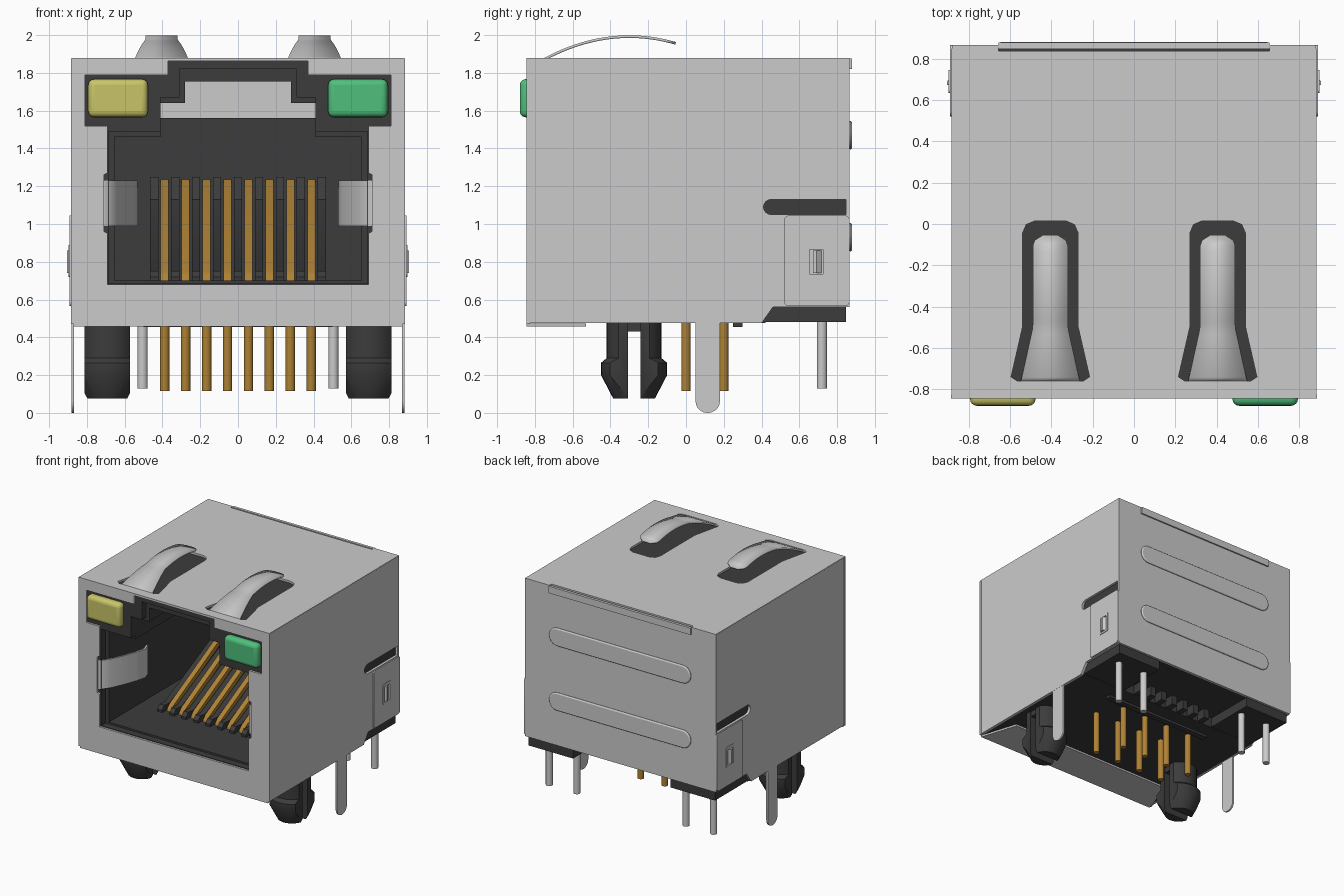
import bpy, bmesh, math

if "Cube" in bpy.data.objects:
    bpy.data.objects.remove(bpy.data.objects["Cube"], do_unlink=True)


def material(name, rgb):
    m = bpy.data.materials.new(name)
    m.use_nodes = True
    m.diffuse_color = (*rgb, 1)
    m.node_tree.nodes["Principled BSDF"].inputs["Base Color"].default_value = (*rgb, 1)
    return m


STEEL = material("steel", (0.6, 0.6, 0.6))
BLACK = material("black plastic", (0.045, 0.045, 0.045))
GOLD = material("gold", (0.42, 0.22, 0.035))
YELLOW = material("yellow lens", (0.58, 0.56, 0.14))
GREEN = material("green lens", (0.08, 0.52, 0.2))


def finish(name, bm, mat, bevel=0.0, segments=2):
    """Turn a bmesh into an object with smooth curves and sharp edges."""
    bmesh.ops.recalc_face_normals(bm, faces=bm.faces)
    mesh = bpy.data.meshes.new(name)
    bm.to_mesh(mesh)
    bm.free()
    mesh.materials.append(mat)
    mesh.shade_smooth()
    mesh.set_sharp_from_angle(angle=math.radians(32))
    ob = bpy.data.objects.new(name, mesh)
    bpy.context.collection.objects.link(ob)
    if bevel:
        mod = ob.modifiers.new("bevel", "BEVEL")
        mod.width, mod.segments = bevel, segments
    return ob


def prism(name, loops, axis, lo, hi, mat, bevel=0.0, segments=2):
    """Extrude an outline (first loop) with holes (other loops) along an axis."""
    place = {"x": lambda u, v, w: (w, u, v),
             "y": lambda u, v, w: (u, w, v),
             "z": lambda u, v, w: (u, v, w)}[axis]
    bm = bmesh.new()
    for loop in loops:
        vs = [bm.verts.new(place(u, v, lo)) for u, v in loop]
        for a, b in zip(vs, vs[1:] + vs[:1]):
            bm.edges.new((a, b))
    if len(loops) == 1:
        bm.faces.new(list(bm.verts))
    else:
        bmesh.ops.triangle_fill(bm, edges=list(bm.edges), use_beauty=True)
    ext = bmesh.ops.extrude_face_region(bm, geom=list(bm.faces))
    shift = place(0, 0, hi - lo)
    bmesh.ops.translate(bm, vec=shift, verts=[g for g in ext["geom"] if isinstance(g, bmesh.types.BMVert)])
    return finish(name, bm, mat, bevel, segments)


def rect(u0, u1, v0, v1, r=0.0, n=5):
    """Rectangle outline, with rounded corners when r is set."""
    if not r:
        return [(u0, v0), (u1, v0), (u1, v1), (u0, v1)]
    pts = []
    for k, (cu, cv) in enumerate([(u1 - r, v1 - r), (u0 + r, v1 - r), (u0 + r, v0 + r), (u1 - r, v0 + r)]):
        for i in range(n + 1):
            a = (k + i / n) * math.pi / 2
            pts.append((cu + r * math.cos(a), cv + r * math.sin(a)))
    return pts


def box(name, x, y, z, mat, bevel=0.0, segments=2):
    return prism(name, [rect(*x, *y)], "z", *z, mat, bevel, segments)


def symmetric(half):
    """Complete a right-half outline with its mirror image."""
    return half + [(-u, v) for u, v in reversed(half)]


def pin(name, x, y, r, z0, z1, mat):
    prism(name, [rect(x - r, x + r, y - r, y + r, r * 0.99, 3)], "z", z0, z1, mat)


# Plastic body, as layers from front to back
outer = rect(-0.862, 0.862, 0.475, 1.862)
stepped = symmetric([(0.45, 0.56), (0.45, 0.48), (0.862, 0.48), (0.862, 1.862)])
mouth = symmetric([(0.31, 1.82), (0.31, 1.67), (0.41, 1.67), (0.41, 1.49), (0.685, 1.49), (0.685, 0.685)])
cavity = symmetric([(0.28, 1.755), (0.28, 1.64), (0.41, 1.64), (0.41, 1.46), (0.655, 1.46), (0.655, 0.70)])
channel = symmetric([(0.28, 1.755), (0.28, 1.64), (0.41, 1.64), (0.41, 1.56)])
prism("body_front_frame", [outer, mouth], "y", -0.828, -0.77, BLACK)
prism("body_middle", [outer, cavity], "y", -0.77, 0.42, BLACK)
prism("body_rear", [stepped, cavity], "y", 0.42, 0.62, BLACK)
prism("body_back_wall", [stepped, channel], "y", 0.62, 0.848, BLACK)
box("bottom_rail", (-0.5, 0.5), (0.25, 0.3), (0.455, 0.48), BLACK)
for i in range(7):
    x = (i - 3) * 0.11
    box("bottom_tooth", (x - 0.025, x + 0.025), (0.42, 0.5), (0.48, 0.57), BLACK)

# Steel shell: front with its opening, bottom flap, back
opening = symmetric([(0.37, 1.862), (0.37, 1.79), (0.81, 1.79), (0.81, 1.52), (0.69, 1.52),
                     (0.69, 1.27), (0.71, 1.26), (0.71, 0.96), (0.69, 0.95), (0.69, 0.68)])
prism("shell_front", [rect(-0.885, 0.885, 0.47, 1.87), opening], "y", -0.845, -0.826, STEEL)
prism("shell_bottom_flap", [symmetric([(0.87, -0.845), (0.77, -0.53)])], "z", 0.457, 0.472, STEEL)
prism("shell_back", [rect(-0.882, 0.882, 0.56, 1.872)], "y", 0.847, 0.866, STEEL)
for z in (0.93, 1.47):
    prism("back_rib", [rect(-0.655, 0.655, z - 0.075, z + 0.075, 0.074)], "y", 0.86, 0.88, STEEL, 0.013, 3)

# Shell top with slots around the two spring tongues
top = symmetric([(0.882, -0.845), (0.882, 0.866), (0.655, 0.866), (0.655, 0.838)])
slots = []
for xc in (-0.405, 0.405):
    half = [(0.16, -0.76), (0.19, -0.74), (0.135, -0.5), (0.135, -0.045), (0.117, -0.003), (0.075, 0.015)]
    slots.append([(xc + u, v) for u, v in symmetric(half)])
prism("shell_top", [top] + slots, "z", 1.863, 1.88, STEEL)
box("back_top_lip", (-0.655, 0.655), (0.855, 0.878), (1.82, 1.877), STEEL)


def tongue(xc):
    bm, rows, n = bmesh.new(), [], 28
    for i in range(n + 1):
        y = -0.765 + 0.71 * i / n
        z = 1.992 - 0.12 * ((y + 0.3) / 0.45) ** 2
        w = 0.085 + max(0, -0.5 - y) * 0.22
        tip = max(0, (y + 0.115) / 0.06)
        w -= 0.05 * (1 - math.sqrt(max(0, 1 - tip * tip)))
        rows.append([bm.verts.new((xc + s * w, y, z)) for s in (-1, 1)])
    for a, b in zip(rows, rows[1:]):
        bm.faces.new((a[0], a[1], b[1], b[0]))
    ob = finish("top_spring_tongue", bm, STEEL)
    mod = ob.modifiers.new("thickness", "SOLIDIFY")
    mod.thickness, mod.offset = 0.014, 0


# Side outline with the rounded slot above the rear tab
slot_end = [(0.45 - 0.04 * math.sin(a), 1.09 - 0.04 * math.cos(a)) for a in [math.pi * k / 8 for k in range(9)]]
side = [(-0.845, 0.475), (0.4, 0.475), (0.46, 0.56), (0.85, 0.56), (0.85, 1.05)] + slot_end \
    + [(0.85, 1.13), (0.85, 1.875), (-0.845, 1.875)]


def peg_half(x, y, direction):
    """One prong of a split, barbed locating peg, flattened on its sides."""
    bm = bmesh.new()
    profile = [(0, 0.075), (0.11, 0.075), (0.175, 0.2), (0.175, 0.265), (0.145, 0.29), (0.145, 0.48), (0, 0.48)]
    vs = [bm.verts.new((r, 0, z)) for r, z in profile]
    edges = [bm.edges.new(p) for p in zip(vs, vs[1:])]
    bmesh.ops.spin(bm, geom=vs + edges, axis=(0, 0, 1), cent=(0, 0, 0), angle=math.tau, steps=32)
    bmesh.ops.remove_doubles(bm, verts=bm.verts, dist=0.0005)
    for co, no in (((0.12, 0, 0), (1, 0, 0)), ((-0.12, 0, 0), (-1, 0, 0)),
                   ((0, 0.033 * direction, 0), (0, -direction, 0))):
        bmesh.ops.bisect_plane(bm, geom=bm.verts[:] + bm.edges[:] + bm.faces[:],
                               plane_co=co, plane_no=no, clear_outer=True)
        bmesh.ops.holes_fill(bm, edges=[e for e in bm.edges if e.is_boundary])
    bmesh.ops.translate(bm, vec=(x, y, 0), verts=bm.verts)
    finish("peg_prong", bm, BLACK)


def ribbon(path, t):
    """Give a path thickness by offsetting it sideways."""
    return path + [(u + t, v) for u, v in reversed(path)]


# Everything repeated left and right
for s, lens in ((-1, YELLOW), (1, GREEN)):
    tongue(s * 0.405)
    prism("shell_side", [side], "x", s * 0.862, s * 0.883, STEEL)
    prism("ground_leg", [rect(0.05, 0.18, 0.0, 0.55, 0.064)], "x", s * 0.868, s * 0.882, STEEL)
    # Rear latch tab with window and hook
    window = rect(0.655, 0.725, 0.735, 0.865)
    prism("latch_tab", [rect(0.52, 0.866, 0.565, 1.045, 0.025), window], "x", s * 0.872, s * 0.892, STEEL)
    prism("latch_frame", [rect(0.635, 0.745, 0.72, 0.89, 0.015), window], "x", s * 0.89, s * 0.897, STEEL)
    prism("latch_hook", [[(s * 0.87, 0.672), (s * 0.905, 0.672), (s * 0.905, 0.69), (s * 0.88, 0.722),
                          (s * 0.87, 0.722)]], "z", 0.74, 0.86, STEEL)
    # Inner side spring
    path = [(0.715, -0.84), (0.68, -0.825), (0.64, -0.77), (0.59, -0.66), (0.55, -0.55), (0.53, -0.47), (0.55, -0.4)]
    prism("side_spring", [[(s * u, v) for u, v in ribbon(path, 0.016)]], "z", 0.99, 1.23, STEEL)
    # Indicator lens
    box("indicator_lens", sorted((s * 0.477, s * 0.793)), (-0.88, -0.7), (1.565, 1.767), lens, 0.032, 4)
    # Locating peg and indicator pins
    for d in (-1, 1):
        peg_half(s * 0.692, -0.275, d)
    box("peg_root", sorted((s * 0.58, s * 0.804)), (-0.32, -0.23), (0.43, 0.48), BLACK)
    for x in (0.505, 0.76):
        pin("indicator_pin", s * x, 0.72, 0.027, 0.13, 0.57, STEEL)

# Contacts, solder pins and the comb that separates them
wire = [(-0.36, 0.68), (-0.35, 0.72), (-0.32, 0.75), (0.62, 1.235), (0.62, 1.19), (-0.3, 0.715), (-0.31, 0.68)]
fin = [(-0.4, 0.68), (-0.4, 0.72), (-0.37, 0.75), (-0.3, 0.745), (0.5, 1.13), (0.55, 1.25), (0.63, 1.25), (0.63, 0.68)]
for i in range(8):
    x = (i - 3.5) * 0.111
    prism("contact_wire", [wire], "x", x - 0.021, x + 0.021, GOLD)
    pin("solder_pin", x, 0.0 if i % 2 else 0.2, 0.025, 0.117, 0.5, GOLD)
for i in range(9):
    x = (i - 4) * 0.111
    prism("comb_fin", [fin], "x", x - 0.022, x + 0.022, BLACK)
